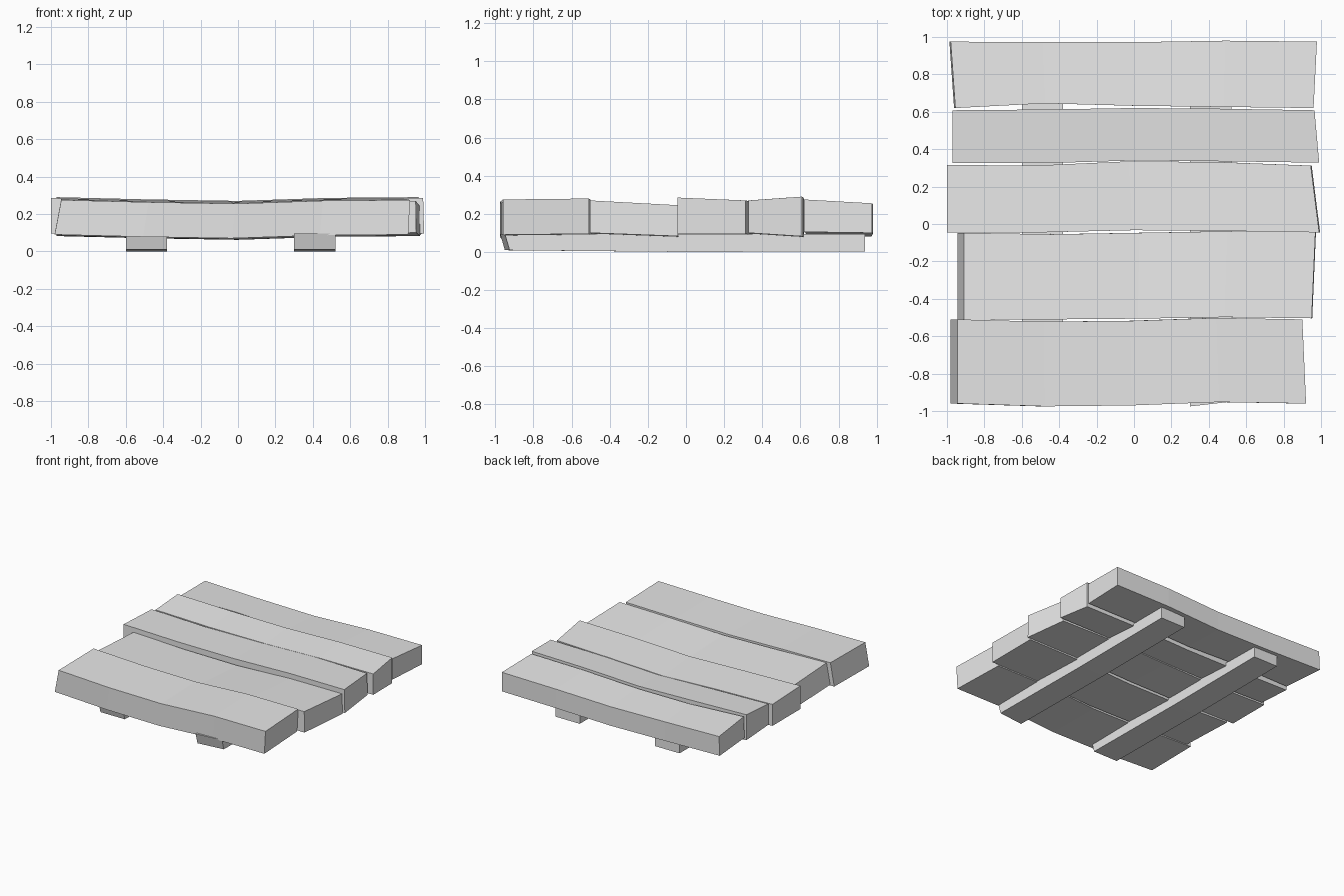
import bpy, bmesh

if "Cube" in bpy.data.objects:
    bpy.data.objects.remove(bpy.data.objects["Cube"])

wood = bpy.data.materials.new("plain_grey")
wood.diffuse_color = (0.8, 0.8, 0.8, 1)
wood.use_nodes = True
wood.node_tree.nodes["Principled BSDF"].inputs["Base Color"].default_value = wood.diffuse_color

FLAT = (0, 0, 0, 0, 0)
SAG = (0, -0.012, -0.02, -0.004, 0)


def board(name, sections):
    """Loft a closed board through a list of four-corner sections."""
    bm = bmesh.new()
    rings = [[bm.verts.new(p) for p in s] for s in sections]
    for a, b in zip(rings, rings[1:]):
        for i in range(4):
            j = (i + 1) % 4
            bm.faces.new((a[i], a[j], b[j], b[i]))
    bm.faces.new(rings[0])
    bm.faces.new(rings[-1])
    bmesh.ops.recalc_face_normals(bm, faces=bm.faces)
    me = bpy.data.meshes.new(name)
    bm.to_mesh(me)
    bm.free()
    me.materials.append(wood)
    ob = bpy.data.objects.new(name, me)
    bpy.context.collection.objects.link(ob)


def plank(name, y0, y1, left, right, low, high, bend0, bend1):
    """left/right: x at near edge, x at far edge, outward lean of the bottom.
    low/high: heights at near and far edge. bends: y offsets along each edge."""
    sections = []
    for k in range(5):
        t = k / 4

        def x(side, bottom):
            l = left[side] - bottom * left[2]
            r = right[side] + bottom * right[2]
            return l + (r - l) * t
        ya, yb = y0 + bend0[k], y1 + bend1[k]
        sections.append([(x(0, 1), ya, low[0] + SAG[k]), (x(1, 1), yb, low[1] + SAG[k]),
                         (x(1, 0), yb, high[0 + 1] + SAG[k]), (x(0, 0), ya, high[0] + SAG[k])])
    board(name, sections)


# Deck planks, front to back
plank("plank_1", -0.96, -0.51, (-0.945, -0.945, 0.035), (0.92, 0.90, -0.01),
      (0.095, 0.10), (0.28, 0.285), (0, -0.015, -0.01, 0.008, 0), (0, -0.012, -0.008, 0.008, 0))
plank("plank_2", -0.51, -0.047, (-0.91, -0.91, 0.033), (0.95, 0.97, 0.003),
      (0.105, 0.088), (0.275, 0.25), (-0.003, 0, 0.004, 0.012, 0.006), (0, -0.008, 0, 0.008, 0.005))
plank("plank_3", -0.045, 0.315, (-1.0, -1.0, 0), (0.99, 0.945, 0.005),
      (0.10, 0.10), (0.29, 0.275), (0, 0, 0.012, 0.008, 0), (0, -0.002, 0.02, 0.016, -0.003))
plank("plank_4", 0.325, 0.608, (-0.97, -0.97, 0), (0.99, 0.965, 0),
      (0.105, 0.087), (0.275, 0.295), (0, 0, 0.015, 0.01, 0.003), (0, 0.004, 0.012, 0.008, 0))
plank("plank_5", 0.62, 0.975, (-0.955, -0.98, 0.007), (0.96, 0.978, 0),
      (0.11, 0.105), (0.28, 0.26), (0, 0.025, 0.012, 0.006, 0), (0, -0.003, -0.003, 0.005, 0))

# Two rails under the deck
for name, x0, x1, front in (("rail_left", -0.60, -0.38, (-0.94, -0.94)),
                            ("rail_right", 0.30, 0.52, (-0.975, -0.95))):
    stations = ((None, 0.014), (0.0, 0.005), (0.94, 0.008))
    secs = []
    for y, z in stations:
        a, b = front if y is None else (y, y)
        lean = 0.025 if y is None else 0
        secs.append([(x0, a + lean, z), (x1, b + lean, z), (x1, b, 0.10), (x0, a, 0.10)])
    board(name, secs)

# Rest the model on z = 0
for ob in bpy.context.collection.objects:
    for v in ob.data.vertices:
        v.co.z -= 0.005
